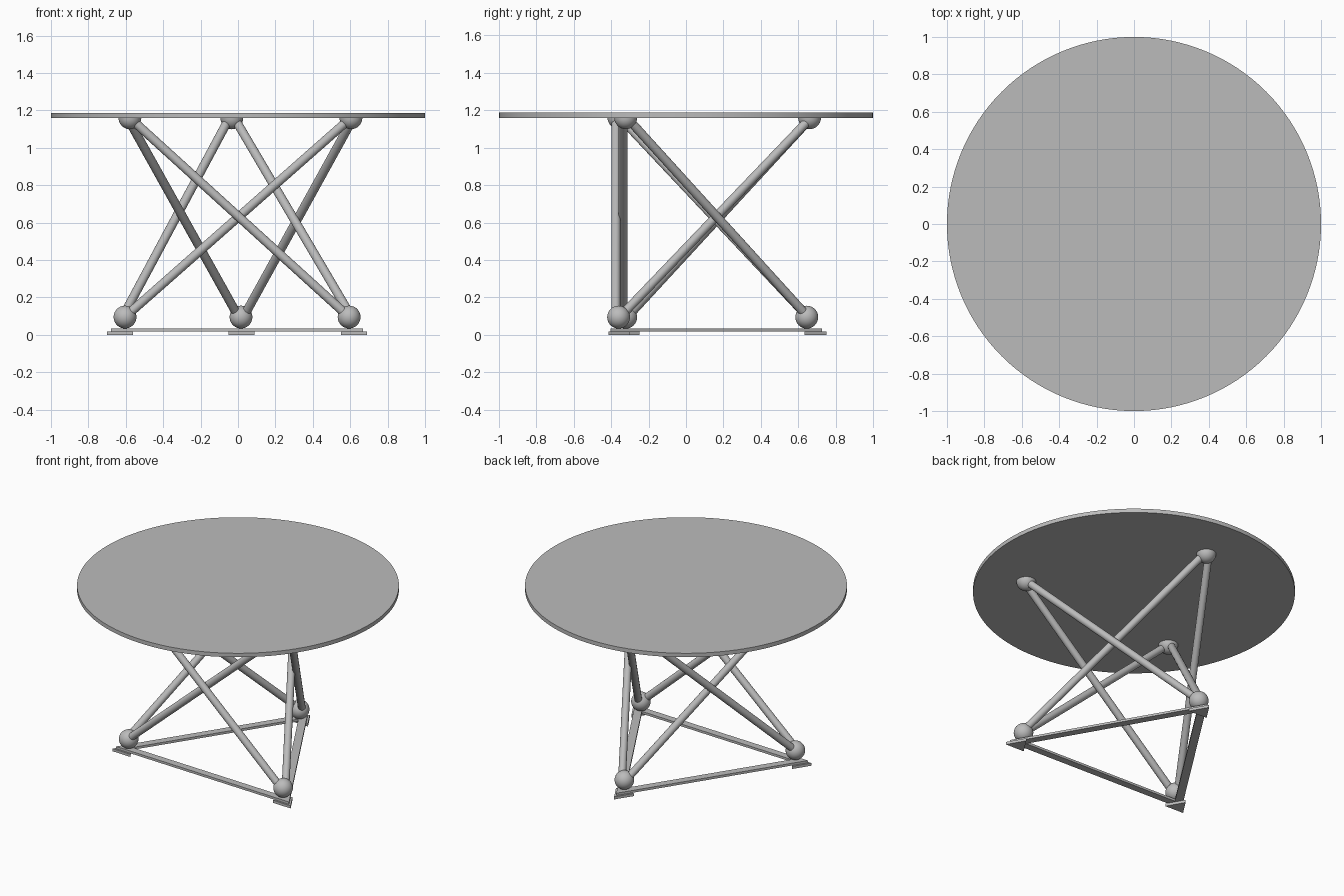
import bpy
import bmesh
import math
from mathutils import Vector

cube = bpy.data.objects.get("Cube")
if cube:
    bpy.data.objects.remove(cube, do_unlink=True)

# Single grey finish
grey = bpy.data.materials.new("plain_grey")
grey.use_nodes = True
color = (0.5, 0.5, 0.5, 1.0)
grey.diffuse_color = color
for node in grey.node_tree.nodes:
    if node.type == "BSDF_PRINCIPLED":
        node.inputs["Base Color"].default_value = color
        node.inputs["Roughness"].default_value = 0.6


def finish(bm, name, smooth=True):
    """Turn a bmesh into a named, shaded object."""
    bmesh.ops.recalc_face_normals(bm, faces=bm.faces)
    mesh = bpy.data.meshes.new(name)
    bm.to_mesh(mesh)
    bm.free()
    obj = bpy.data.objects.new(name, mesh)
    bpy.context.collection.objects.link(obj)
    mesh.materials.append(grey)
    if smooth:
        bpy.ops.object.select_all(action="DESELECT")
        obj.select_set(True)
        bpy.context.view_layer.objects.active = obj
        bpy.ops.object.shade_smooth_by_angle(angle=math.radians(35))
    return obj


def ball(name, center, radius, lower_half=False):
    bm = bmesh.new()
    bmesh.ops.create_uvsphere(bm, u_segments=32, v_segments=16, radius=radius)
    if lower_half:
        bmesh.ops.bisect_plane(bm, geom=bm.verts[:] + bm.edges[:] + bm.faces[:],
                               plane_co=(0, 0, 0), plane_no=(0, 0, 1), clear_outer=True)
        bmesh.ops.holes_fill(bm, edges=[e for e in bm.edges if e.is_boundary])
    bmesh.ops.translate(bm, vec=center, verts=bm.verts)
    finish(bm, name)


def rod(name, a, b, radius, segments=20):
    bm = bmesh.new()
    axis = b - a
    bmesh.ops.create_cone(bm, cap_ends=True, segments=segments, radius1=radius,
                          radius2=radius, depth=axis.length)
    bmesh.ops.rotate(bm, cent=(0, 0, 0), verts=bm.verts,
                     matrix=axis.to_track_quat("Z", "Y").to_matrix())
    bmesh.ops.translate(bm, vec=(a + b) / 2, verts=bm.verts)
    finish(bm, name)


def slab(name, loops, z0, z1):
    """Extrude flat polygons, given as lists of 2D points, from z0 to z1."""
    bm = bmesh.new()
    for loop in loops:
        bm.faces.new([bm.verts.new((p.x, p.y, z0)) for p in loop])
    bmesh.ops.remove_doubles(bm, verts=bm.verts, dist=0.0001)
    ext = bmesh.ops.extrude_face_region(bm, geom=bm.faces[:], use_keep_orig=True)
    top = [v for v in ext["geom"] if isinstance(v, bmesh.types.BMVert)]
    bmesh.ops.translate(bm, vec=(0, 0, z1 - z0), verts=top)
    finish(bm, name, smooth=False)


# Round tabletop
bm = bmesh.new()
bmesh.ops.create_cone(bm, cap_ends=True, segments=128, radius1=1, radius2=1, depth=0.027)
bmesh.ops.translate(bm, vec=(0, 0, 1.1735), verts=bm.verts)
finish(bm, "tabletop")

# Joints, ordered left, right, back
names = ["left", "right", "back"]
low = [Vector((0.594, -0.36, 0.095)), Vector((-0.604, -0.322, 0.095)), Vector((0.016, 0.645, 0.095))]
high = [Vector((0.604, -0.322, 1.16)), Vector((-0.578, -0.358, 1.16)), Vector((-0.033, 0.66, 1.16))]
for name, lo, hi in zip(names, low, high):
    ball(name + "_lower_joint", lo, 0.061)
    ball(name + "_upper_joint", hi, 0.061, lower_half=True)

# Crossed struts: each lower joint reaches the other two upper joints
for i in range(3):
    for j in range(3):
        if i != j:
            third = low[3 - i - j]
            out = -Vector((third.x, third.y, 0)).normalized() * 0.015
            rod(f"strut_{names[i]}_to_{names[j]}", low[i] + out, high[j] + out, 0.024)

# Triangular base frame of flat strips, and corner foot plates
corners = [Vector((0.69, -0.415)), Vector((-0.70, -0.36)), Vector((0.02, 0.75))]
center = sum(corners, Vector((0, 0))) / 3
outer = [center.lerp(c, 0.97) for c in corners]
inner = [center.lerp(c, 0.84) for c in corners]
for i in range(3):
    j, k = (i + 1) % 3, (i + 2) % 3
    slab(f"base_strip_{names[i]}_{names[j]}",
         [[outer[i], outer[j], inner[j], inner[i]]], 0.018, 0.034)
    c = corners[i]
    slab(names[i] + "_foot_plate",
         [[c, c.lerp(corners[j], 0.1), c.lerp(corners[k], 0.1)]], 0.0, 0.018)
